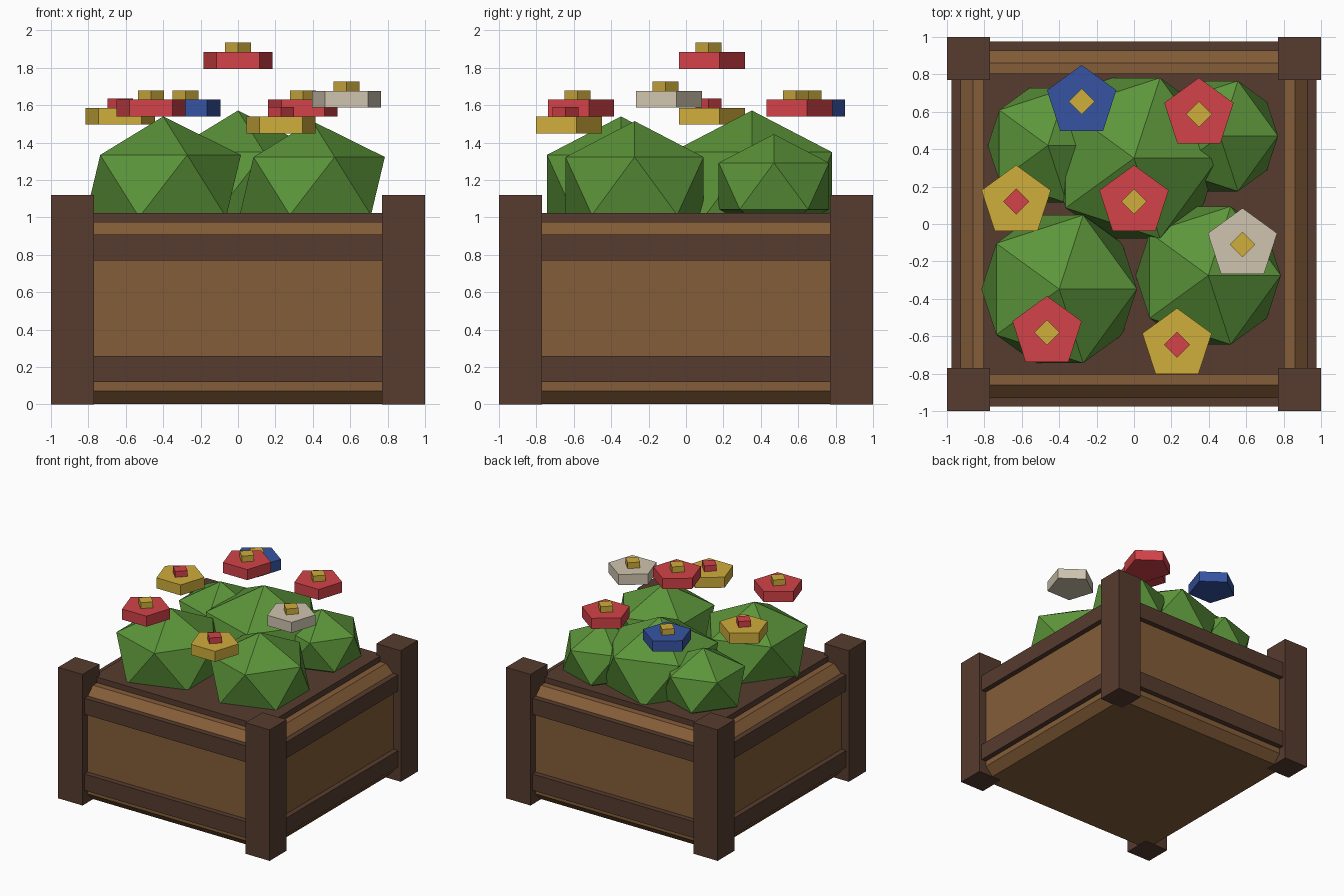
import bpy
from math import radians

cube = bpy.data.objects.get("Cube")
if cube:
    bpy.data.objects.remove(cube, do_unlink=True)


def material(name, rgb):
    """Flat colour from 0-255 display values, stored as linear."""
    lin = [((c / 255 + 0.055) / 1.055) ** 2.4 for c in rgb] + [1.0]
    m = bpy.data.materials.new(name)
    m.use_nodes = True
    m.diffuse_color = lin
    bsdf = m.node_tree.nodes["Principled BSDF"]
    bsdf.inputs["Base Color"].default_value = lin
    bsdf.inputs["Roughness"].default_value = 0.9
    return m


wood = material("warm wood", (132, 93, 57))
dark = material("dark wood", (87, 60, 47))
leaf = material("leaf green", (92, 149, 58))
red = material("petal red", (210, 66, 72))
yellow = material("petal yellow", (207, 173, 60))
white = material("petal cream", (207, 196, 175))
blue = material("petal blue", (54, 84, 162))


def finish(name, mat):
    ob = bpy.context.object
    ob.name = name
    ob.data.materials.append(mat)
    return ob


def box(name, lo, hi, mat):
    """Axis-aligned box between two corners."""
    mid = [(a + b) / 2 for a, b in zip(lo, hi)]
    bpy.ops.mesh.primitive_cube_add(size=1, location=mid)
    ob = finish(name, mat)
    ob.scale = [b - a for a, b in zip(lo, hi)]
    bpy.ops.object.transform_apply(location=False, rotation=False, scale=True)
    return ob


def prism(name, sides, radius, depth, loc, mat):
    """Upright prism with one corner towards +y."""
    bpy.ops.mesh.primitive_cylinder_add(vertices=sides, radius=radius, depth=depth, location=loc)
    return finish(name, mat)


# Crate body with chamfered edges, and the soil bed inside its rim
body = box("crate_body", (-0.93, -0.93, 0.002), (0.93, 0.93, 0.975), wood)
bevel = body.modifiers.new("chamfer", "BEVEL")
bevel.width = 0.07
bevel.segments = 1
box("soil", (-0.805, -0.805, 0.9), (0.805, 0.805, 1.023), dark)

# Corner posts
for sx, side in ((-1, "right"), (1, "left")):
    for sy, end in ((-1, "front"), (1, "back")):
        xs = sorted((sx * 0.77, sx))
        ys = sorted((sy * 0.77, sy))
        box(f"post_{end}_{side}", (xs[0], ys[0], 0), (xs[1], ys[1], 1.12), dark)

# Horizontal rails on all four sides, at two heights
for level, z0, z1 in (("lower", 0.12, 0.26), ("upper", 0.77, 0.908)):
    for s, end, side in ((-1, "front", "right"), (1, "back", "left")):
        a, b = sorted((s * 0.9, s * 0.975))
        box(f"{level}_rail_{end}", (-0.8, a, z0), (0.8, b, z1), dark)
        box(f"{level}_rail_{side}", (a, -0.8, z0), (b, 0.8, z1), dark)

# Faceted, slightly squashed bushes: x, y, radius
bushes = (
    (-0.4, -0.348, 0.465),
    (0.397, -0.275, 0.434),
    (0, 0.352, 0.505),
    (0.46, 0.47, 0.347),
    (-0.46, 0.42, 0.36),
)
for i, (x, y, r) in enumerate(bushes, 1):
    bpy.ops.mesh.primitive_ico_sphere_add(subdivisions=1, radius=r, location=(x, y, 1.168))
    ob = finish(f"bush_{i}", leaf)
    ob.scale.z = 0.8

# Blossoms: five-sided petals with a small square heart: x, y, z, colours
flowers = (
    (0, 0.12, 1.84, red, yellow),
    (0.58, -0.11, 1.632, white, yellow),
    (-0.465, -0.58, 1.585, red, yellow),
    (0.347, 0.587, 1.585, red, yellow),
    (-0.28, 0.655, 1.585, blue, yellow),
    (-0.63, 0.12, 1.541, yellow, red),
    (0.23, -0.645, 1.495, yellow, red),
)
for i, (x, y, z, petal, heart) in enumerate(flowers, 1):
    prism(f"flower_{i}_petals", 5, 0.195, 0.09, (x, y, z), petal)
    prism(f"flower_{i}_heart", 4, 0.069, 0.07, (x, y, z + 0.06), heart)
